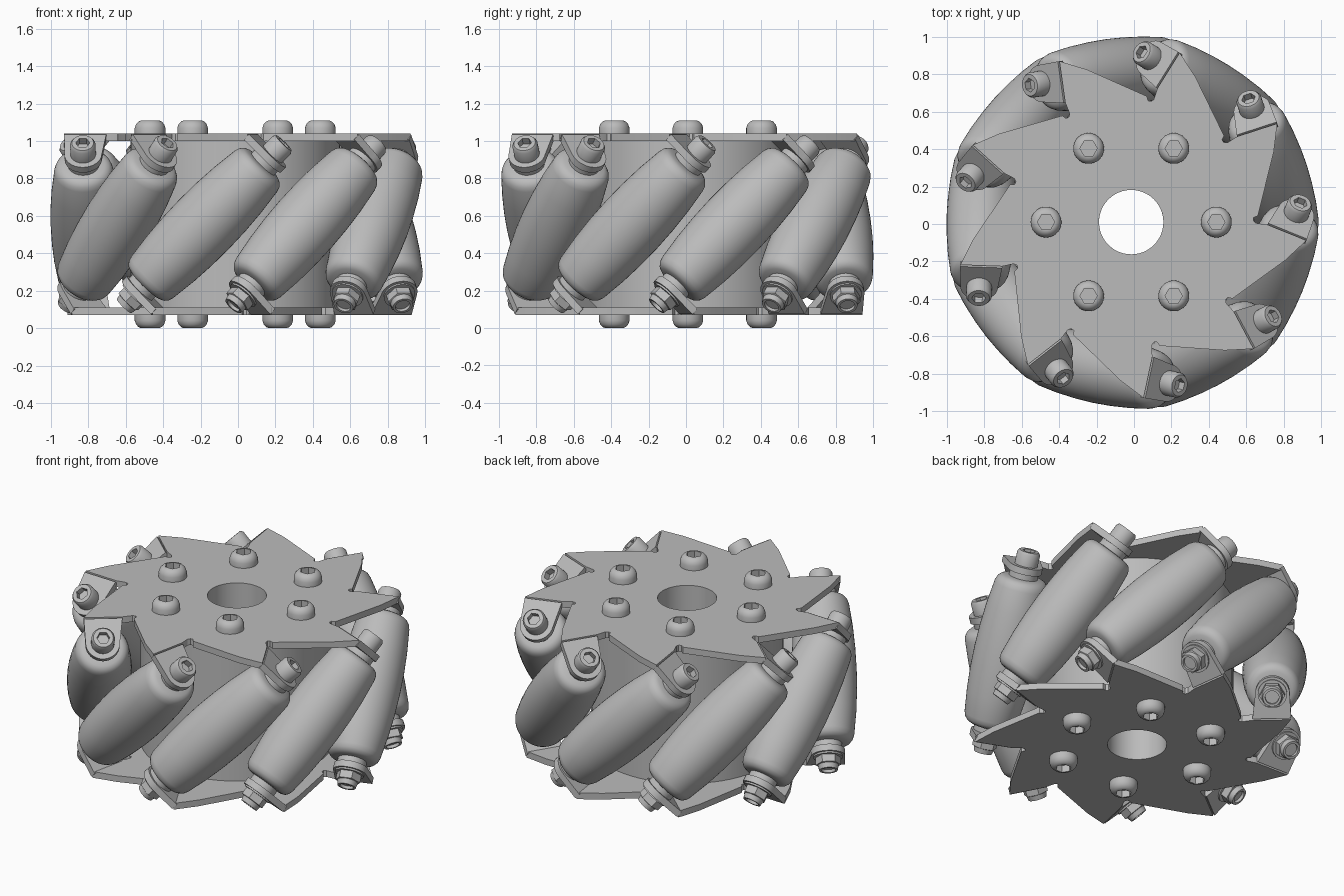
import bpy, bmesh
from math import pi, cos, sin, radians
from mathutils import Matrix, Vector

if "Cube" in bpy.data.objects:
    bpy.data.objects.remove(bpy.data.objects["Cube"])

COUNT = 9            # rollers around the wheel
AXIS_RADIUS = 0.8    # distance of each roller axis from the wheel centre
BORE = 0.172

steel = bpy.data.materials.new("plain_grey")
steel.use_nodes = True
grey = (0.5, 0.5, 0.5, 1)
steel.diffuse_color = grey
steel.node_tree.nodes["Principled BSDF"].inputs["Base Color"].default_value = grey


def finish(bm, name, angle=35):
    bmesh.ops.recalc_face_normals(bm, faces=bm.faces)
    mesh = bpy.data.meshes.new(name)
    bm.to_mesh(mesh)
    bm.free()
    mesh.materials.append(steel)
    mesh.shade_smooth()
    mesh.set_sharp_from_angle(angle=radians(angle))
    return mesh


def lathe(name, profile, sides=48, closed=False):
    """Turn (radius, height) points round z; a third item makes that ring hexagonal."""
    bm = bmesh.new()
    rings = []
    for r, z, *hexed in profile:
        ring = []
        for i in range(sides):
            a = 2 * pi * i / sides
            k = r * cos(pi / 6) / cos(a % (pi / 3) - pi / 6) if hexed else r
            ring.append(bm.verts.new((k * cos(a), k * sin(a), z)))
        rings.append(ring)
    pairs = list(zip(rings, rings[1:]))
    if closed:
        pairs.append((rings[-1], rings[0]))
    else:
        bm.faces.new(rings[0])
        bm.faces.new(rings[-1])
    for low, high in pairs:
        for i in range(sides):
            j = (i + 1) % sides
            bm.faces.new((low[i], low[j], high[j], high[i]))
    return finish(bm, name)


def prism(name, loops, bottom, top):
    """Extrude a flat outline, with any further loops as holes."""
    bm = bmesh.new()
    edges = []
    for loop in loops:
        vs = [bm.verts.new((x, y, bottom)) for x, y in loop]
        edges += [bm.edges.new((vs[i - 1], vs[i])) for i in range(len(vs))]
    bmesh.ops.triangle_fill(bm, edges=edges, use_beauty=True)
    out = bmesh.ops.extrude_face_region(bm, geom=bm.faces[:])
    moved = [g for g in out["geom"] if isinstance(g, bmesh.types.BMVert)]
    bmesh.ops.translate(bm, verts=moved, vec=(0, 0, top - bottom))
    return finish(bm, name, 25)


def place(name, mesh, matrix):
    ob = bpy.data.objects.new(name, mesh)
    bpy.context.collection.objects.link(ob)
    ob.matrix_world = matrix


def arc(r, start, end, steps):
    return [(r * cos(start + (end - start) * i / steps),
             r * sin(start + (end - start) * i / steps)) for i in range(steps + 1)]


# Side plate outline: one hooked tooth repeated round the wheel
tooth = [(0.84, 0.12), (0.905, 0.26), (0.68, 0.26),
         (0.62, 0.245), (0.602, 0.252), (0.598, 0.268), (0.615, 0.285)]
outline = []
for k in range(COUNT):
    turn = Matrix.Rotation(2 * pi * k / COUNT, 2)
    outline += [tuple(turn @ Vector(p)) for p in tooth]
plate = prism("side_plate", [outline, arc(BORE, 0, 2 * pi, 48)[:-1]], 0.445, 0.485)

# Bent tab that carries a roller end
tab = prism("tab", [[(-0.12, -0.15)] + [(0.105, -0.15)] + arc(0.1, 0, pi, 16)], 0.49, 0.53)

# Barrel roller with rounded shoulders and end collars
half = [(0.187, 0), (0.184, 0.13), (0.175, 0.26), (0.158, 0.4), (0.15, 0.425),
        (0.135, 0.443), (0.115, 0.452), (0.085, 0.455), (0.085, 0.49)]
roller = lathe("roller", [(r, -z) for r, z in half[:0:-1]] + half)

# Fasteners
screw = lathe("screw_head", [(0.068, 0.525), (0.068, 0.6), (0.058, 0.615),
                             (0.038, 0.615, True), (0.038, 0.575, True)], 36)
nut = lathe("lock_nut", [(0.085, 0.525), (0.085, 0.54), (0.074, 0.54, True),
                         (0.074, 0.585, True), (0.06, 0.588), (0.054, 0.618),
                         (0.04, 0.618), (0.04, 0.6)], 36)
bolt = lathe("hub_bolt", [(0.082, 0.48), (0.082, 0.515), (0.075, 0.535), (0.062, 0.549),
                          (0.048, 0.555), (0.046, 0.555, True), (0.046, 0.51, True)], 36)
hub = lathe("hub", [(BORE, -0.45), (0.56, -0.45), (0.56, 0.45), (BORE, 0.45)], 64, True)

# Assembly; the lower side is the upper side turned over about a radial line
centre = Matrix.Translation((-0.015, 0.01, 0.555))
flip = Matrix.Rotation(pi, 4, 'X')
first = centre @ Matrix.Rotation(radians(-22), 4, 'Z')
place("hub", hub, centre)
place("top_plate", plate, first)
place("bottom_plate", plate, first @ flip)

for k in range(COUNT):
    axis = (first @ Matrix.Rotation(2 * pi * k / COUNT, 4, 'Z')
            @ Matrix.Translation((AXIS_RADIUS, 0, 0)) @ Matrix.Rotation(-pi / 4, 4, 'X'))
    place(f"roller_{k + 1}", roller, axis)
    place(f"top_tab_{k + 1}", tab, axis)
    place(f"bottom_tab_{k + 1}", tab, axis @ flip)
    place(f"screw_head_{k + 1}", screw, axis)
    place(f"lock_nut_{k + 1}", nut, axis @ flip)

for k in range(6):
    spot = (centre @ Matrix.Rotation(k * pi / 3, 4, 'Z')
            @ Matrix.Translation((0.455, 0, 0)))
    place(f"top_bolt_{k + 1}", bolt, spot)
    place(f"bottom_bolt_{k + 1}", bolt, spot @ flip)
